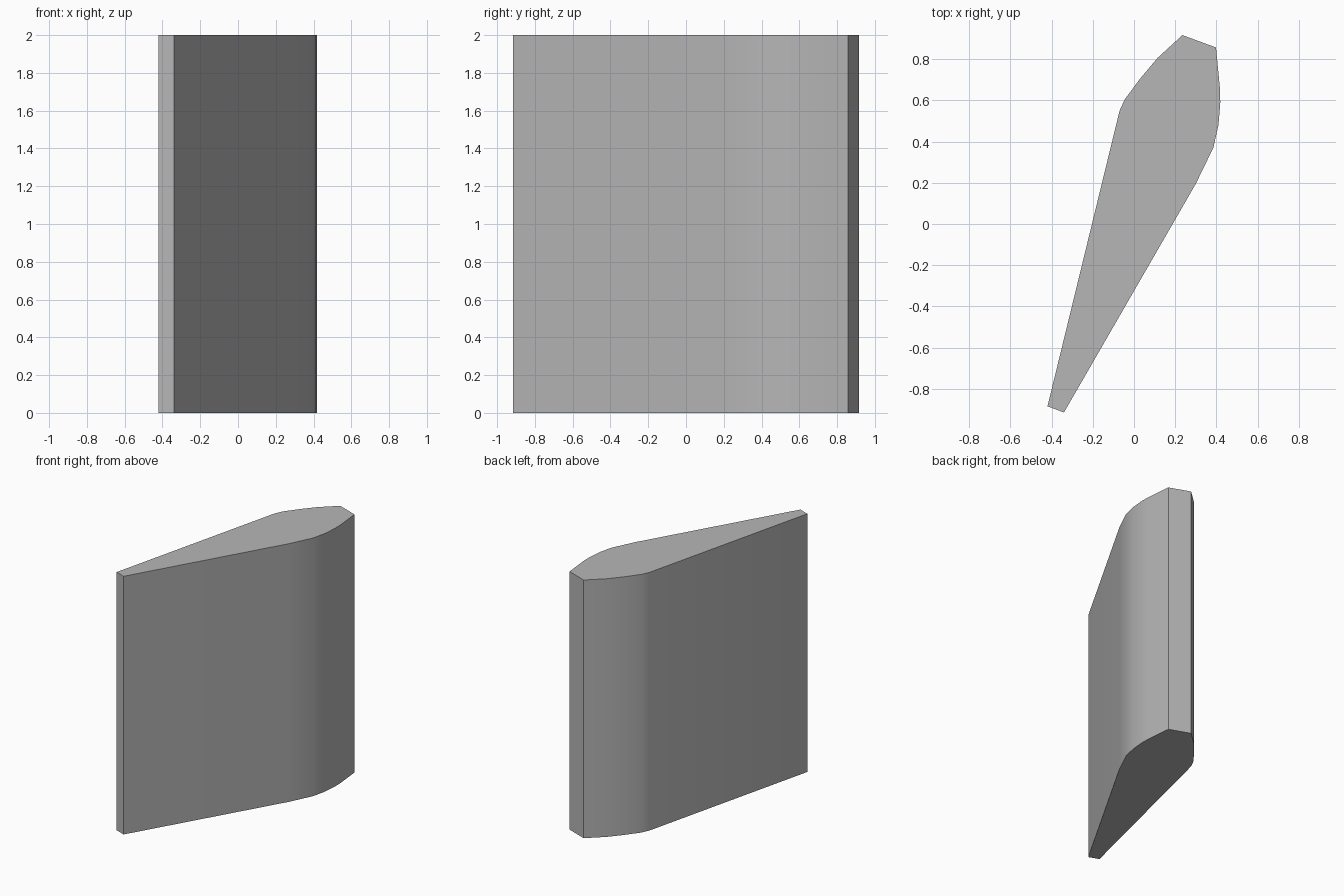
import bpy
import bmesh
import math

cube = bpy.data.objects.get("Cube")
if cube:
    bpy.data.objects.remove(cube, do_unlink=True)

HEIGHT = 2.0

# Single grey material
grey = bpy.data.materials.new("mid grey")
grey.use_nodes = True
colour = (0.47, 0.47, 0.47, 1.0)
grey.diffuse_color = colour
grey.node_tree.nodes["Principled BSDF"].inputs["Base Color"].default_value = colour

# Blade cross-section, counter-clockwise: blunt tail, right flank, blunt nose, left flank
tail = [(-0.42, -0.885), (-0.34, -0.915)]
right_flank = [(0.30, 0.195), (0.385, 0.37), (0.41, 0.48), (0.419, 0.59), (0.417, 0.66)]
nose = [(0.398, 0.857), (0.235, 0.917)]
left_flank = [(0.115, 0.807), (0.03, 0.706), (-0.045, 0.605), (-0.07, 0.55)]
profile = tail + right_flank + nose + left_flank

# Extrude the cross-section upwards
bm = bmesh.new()
base = bm.faces.new([bm.verts.new((x, y, 0)) for x, y in profile])
result = bmesh.ops.extrude_face_region(bm, geom=[base], use_keep_orig=True)
top_verts = [g for g in result["geom"] if isinstance(g, bmesh.types.BMVert)]
bmesh.ops.translate(bm, verts=top_verts, vec=(0, 0, HEIGHT))
bmesh.ops.recalc_face_normals(bm, faces=bm.faces)

mesh = bpy.data.meshes.new("blade")
bm.to_mesh(mesh)
bm.free()
mesh.materials.append(grey)
blade = bpy.data.objects.new("blade", mesh)
bpy.context.collection.objects.link(blade)

# Smooth curved flanks, crisp corners and ends
bpy.ops.object.select_all(action="DESELECT")
blade.select_set(True)
bpy.context.view_layer.objects.active = blade
bpy.ops.object.shade_smooth_by_angle(angle=math.radians(30))
